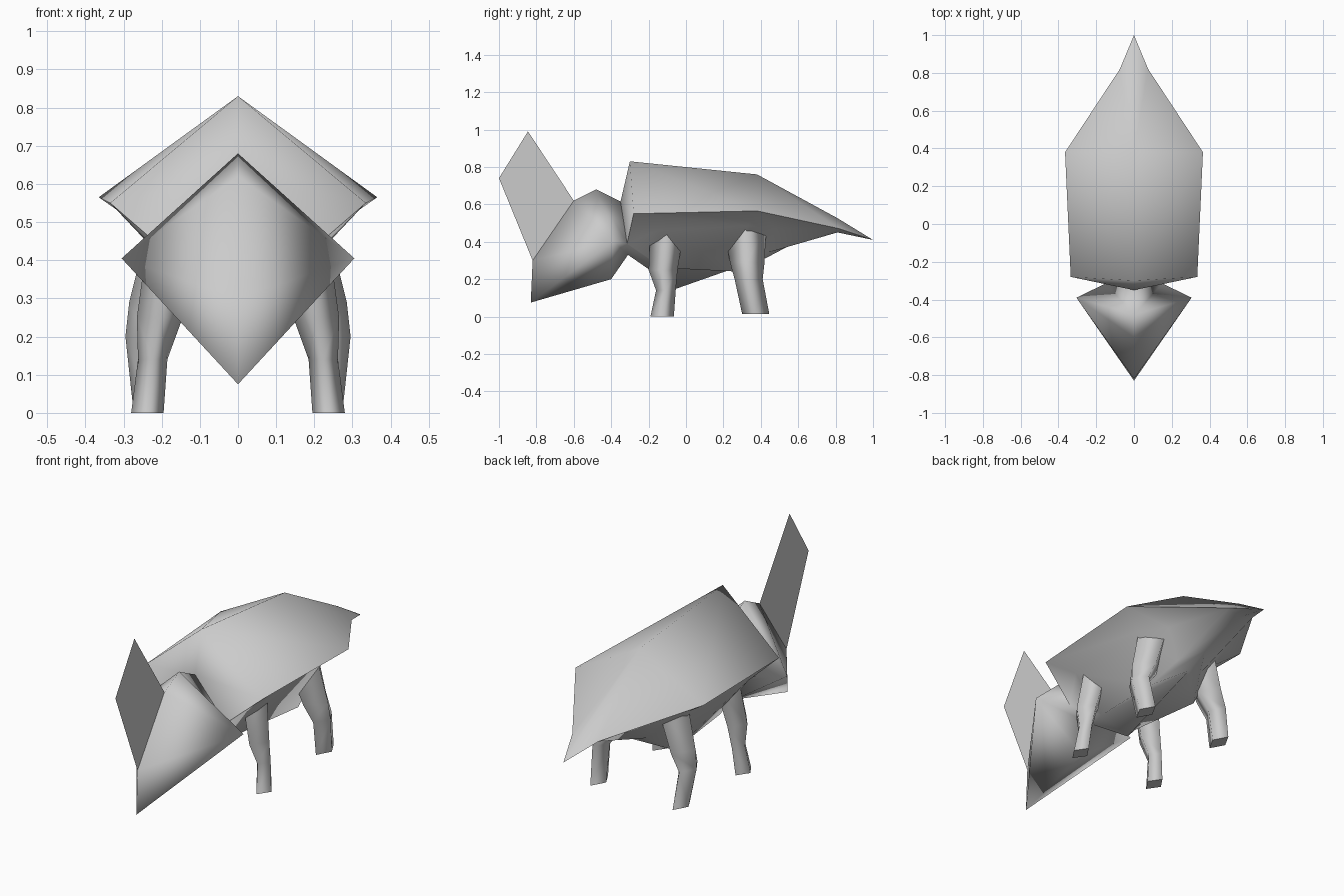
import bpy
import bmesh
import math

cube = bpy.data.objects.get("Cube")
if cube:
    bpy.data.objects.remove(cube, do_unlink=True)

GREY = bpy.data.materials.new("plain grey")
GREY.use_nodes = True
GREY.diffuse_color = (0.6, 0.6, 0.6, 1)
bsdf = GREY.node_tree.nodes["Principled BSDF"]
bsdf.inputs["Base Color"].default_value = GREY.diffuse_color
bsdf.inputs["Roughness"].default_value = 0.8


class Builder:
    """Collects faces from points, sharing equal points and dropping collapsed corners."""

    def __init__(self):
        self.bm = bmesh.new()
        self.verts = {}

    def face(self, points):
        corners = []
        for p in points:
            key = tuple(round(c, 4) + 0.0 for c in p)
            if key not in self.verts:
                self.verts[key] = self.bm.verts.new(key)
            if self.verts[key] not in corners:
                corners.append(self.verts[key])
        if len(corners) > 2 and not self.bm.faces.get(corners):
            return self.bm.faces.new(corners)

    def loft(self, rings, closed):
        for a, b in zip(rings, rings[1:]):
            n = len(a)
            for i in range(n if closed else n - 1):
                j = (i + 1) % n
                self.face([a[i], a[j], b[j], b[i]])

    def crease_rims(self):
        """Sharpens strong folds behind the snout, except along the centre line."""
        bmesh.ops.recalc_face_normals(self.bm, faces=self.bm.faces)
        for e in self.bm.edges:
            off_centre = any(abs(v.co.x) > 0.001 for v in e.verts)
            behind_snout = sum(v.co.y for v in e.verts) > -1
            if off_centre and behind_snout and e.calc_face_angle(0) > math.radians(80):
                e.smooth = False

    def finish(self, name, smooth=True):
        bmesh.ops.recalc_face_normals(self.bm, faces=self.bm.faces)
        for f in self.bm.faces:
            f.smooth = smooth
        mesh = bpy.data.meshes.new(name)
        self.bm.to_mesh(mesh)
        self.bm.free()
        mesh.materials.append(GREY)
        obj = bpy.data.objects.new(name, mesh)
        bpy.context.collection.objects.link(obj)


# Head, shell and belly: each station runs ridge, rim, hip, groin, keel
chin = (0, -0.83, 0.075)
cheek = (0.305, -0.39, 0.405)
jaw = (0, -0.40, 0.20)
neck = (0.15, -0.315, 0.39)
throat = (0, -0.31, 0.33)
shell_front, rim_front = (0, -0.30, 0.83), (0.335, -0.28, 0.55)
shell_rear, rim_rear = (0, 0.38, 0.76), (0.365, 0.38, 0.565)
rump = (0.075, 0.82, 0.47)
tip = (0, 1, 0.41)
stations = [
    [(0, -0.82, 0.30), chin, chin, chin, chin],
    [(0, -0.60, 0.62), cheek, cheek, jaw, jaw],
    [(0, -0.48, 0.68), cheek, cheek, jaw, jaw],
    [(0, -0.35, 0.615), neck, neck, throat, throat],
    [shell_front, rim_front, neck, throat, throat],
    [shell_front, rim_front, (0.25, -0.15, 0.46), (0.11, -0.12, 0.26), (0, -0.05, 0.15)],
    [shell_rear, rim_rear, (0.25, 0.33, 0.485), (0.14, 0.29, 0.24), (0, 0.42, 0.315)],
    [shell_rear, rim_rear, (0.18, 0.48, 0.47), (0.08, 0.43, 0.34), (0, 0.545, 0.375)],
    [(0, 0.81, 0.526), rump, rump, rump, (0, 0.81, 0.45)],
    [tip] * 5,
]
body = Builder()
for side in (1, -1):
    body.loft([[(side * x, y, z) for x, y, z in s] for s in stations], False)
body.crease_rims()
body.finish("body")

# Legs: diamond sections (inner x, outer x, front y, back y, z) from foot to thigh
legs = {
    "front": [(0.195, 0.28, -0.19, -0.065, 0), (0.185, 0.262, -0.16, -0.055, 0.14),
              (0.145, 0.265, -0.2, -0.045, 0.25), (0.08, 0.235, -0.19, -0.01, 0.47)],
    "rear": [(0.195, 0.275, 0.30, 0.445, 0.015), (0.20, 0.295, 0.26, 0.41, 0.2),
             (0.13, 0.285, 0.235, 0.42, 0.29), (0.06, 0.235, 0.20, 0.43, 0.49)],
}
for place, sections in legs.items():
    for label, side in (("left", 1), ("right", -1)):
        leg = Builder()
        rings = []
        for a, b, c, d, z in sections:
            mid_x, mid_y = (a + b) / 2, (c + d) / 2
            rings.append([(side * x, y, z) for x, y in
                          ((a, mid_y), (mid_x, c), (b, mid_y), (mid_x, d))])
        leg.loft(rings, True)
        for edge in leg.face(rings[0]).edges:
            edge.smooth = False
        leg.finish(f"{place}_leg_{label}")

# Flat horn blade standing on the snout
horn = Builder()
horn.face([(0, -0.82, 0.30), (0, -0.60, 0.62), (0, -0.845, 0.99), (0, -1, 0.74)])
horn.finish("horn", False)
